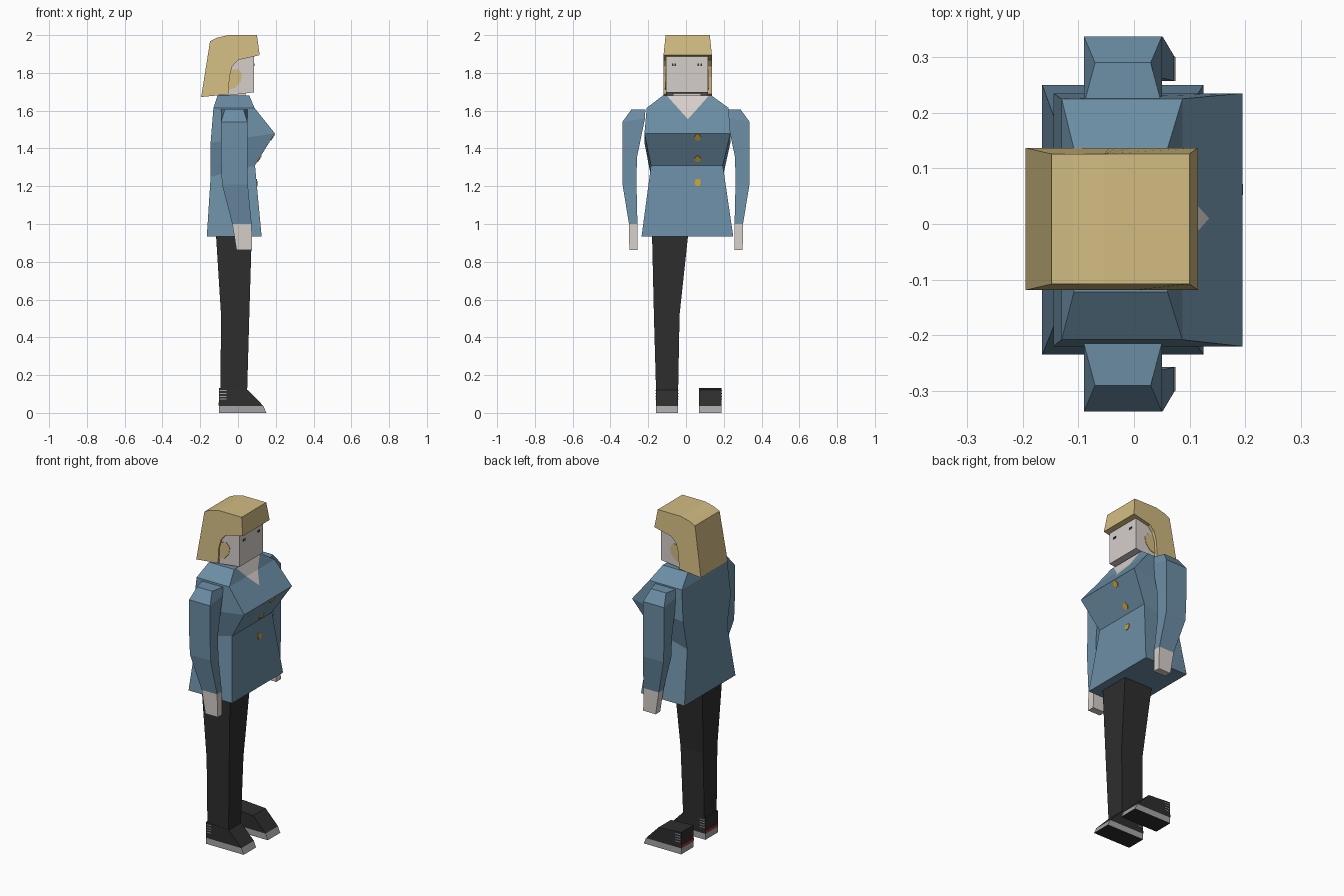
import bpy, bmesh, math
from mathutils import Vector

if "Cube" in bpy.data.objects:
    bpy.data.objects.remove(bpy.data.objects["Cube"])


def material(name, rgb):
    m = bpy.data.materials.new(name)
    lin = [((c / 255 + 0.055) / 1.055) ** 2.4 for c in rgb]
    m.diffuse_color = (*lin, 1)
    m.use_nodes = True
    m.node_tree.nodes["Principled BSDF"].inputs["Base Color"].default_value = m.diffuse_color
    return m


BLUE = material("jacket_blue", (108, 142, 165))
SKIN = material("skin", (214, 207, 203))
GOLD = material("hair_blonde", (210, 188, 130))
DARK = material("black_cloth", (46, 46, 46))
GREY = material("sole_grey", (165, 165, 165))
RED = material("heel_red", (170, 45, 45))
BRASS = material("button_brass", (205, 163, 50))


def finish(name, bm, *mats):
    bmesh.ops.recalc_face_normals(bm, faces=bm.faces)
    me = bpy.data.meshes.new(name)
    bm.to_mesh(me)
    bm.free()
    for m in mats:
        me.materials.append(m)
    ob = bpy.data.objects.new(name, me)
    bpy.context.collection.objects.link(ob)
    return ob


def loft(rings):
    """Skin a stack of equal-length point rings and cap both ends."""
    bm = bmesh.new()
    vs = [[bm.verts.new(p) for p in r] for r in rings]
    n = len(vs[0])
    for a, b in zip(vs, vs[1:]):
        for i in range(n):
            j = (i + 1) % n
            bm.faces.new((a[i], a[j], b[j], b[i]))
    bm.faces.new(vs[0][::-1])
    bm.faces.new(vs[-1])
    bmesh.ops.recalc_face_normals(bm, faces=bm.faces)
    return bm


def rect(x0, x1, y0, y1, zb, zf=None):
    """Rectangular ring with separate back and front heights."""
    zf = zb if zf is None else zf
    return [(x0, y0, zb), (x1, y0, zf), (x1, y1, zf), (x0, y1, zb)]


def plate(name, points, normal, mat, thick=0.004):
    """Thin plate sitting on a surface."""
    n = Vector(normal).normalized() * thick
    ps = [Vector(p) for p in points]
    return finish(name, loft([[p - n * 0.5 for p in ps], [p + n for p in ps]]), mat)


# Jacket, with the open neckline cut into its front faces
bm = loft([
    rect(-0.165, 0.125, -0.235, 0.25, 0.935),
    rect(-0.145, 0.09, -0.185, 0.195, 1.25, 1.31),
    rect(-0.145, 0.195, -0.22, 0.235, 1.43, 1.48),
    rect(-0.13, 0.087, -0.208, 0.225, 1.615),
    rect(-0.108, 0.06, -0.122, 0.135, 1.68),
])
TIP, RIM = 1.555, 0.112
for side in (-1, 1):
    front = [f for f in bm.faces if f.normal.x > 0.2 and f.calc_center_median().z > 1.5]
    geom = set(front)
    for f in front:
        geom.update(f.edges)
        geom.update(f.verts)
    bmesh.ops.bisect_plane(bm, geom=list(geom), plane_co=(0, 0.01, TIP),
                           plane_no=(0, side * (1.68 - TIP), -RIM))
for f in bm.faces:
    c = f.calc_center_median()
    if f.normal.x > 0.2 and c.z - TIP > abs(c.y - 0.01) * (1.68 - TIP) / RIM:
        f.material_index = 1
finish("jacket", bm, BLUE, SKIN)

# Jacket buttons
for z, x, nrm in ((1.46, 0.183, (0.85, 0, -0.53)), (1.345, 0.112, (0.85, 0, -0.53)),
                  (1.22, 0.0985, (1, 0, 0.09))):
    n = Vector(nrm).normalized()
    up = Vector((-n.z, 0, n.x))
    ring = [Vector((x, 0.062, z)) + up * 0.021 * math.sin(a) + Vector((0, 0.018 * math.cos(a), 0))
            for a in (math.tau * i / 6 for i in range(6))]
    plate("button", ring, n, BRASS)

# Arms and hands
for side, label in ((-1, "right"), (1, "left")):
    def section(xi0, xi1, xo0, xo1, yi, yo, zi, zo):
        return [(xi0, side * yi, zi), (xi1, side * yi, zi),
                (xo1, side * yo, zo), (xo0, side * yo, zo)]
    wrist = section(-0.03, 0.072, -0.03, 0.072, 0.257, 0.302, 1.0, 1.0)
    finish(label + "_sleeve", loft([
        wrist,
        section(-0.085, 0.052, -0.085, 0.052, 0.262, 0.336, 1.21, 1.21),
        section(-0.09, 0.05, -0.09, 0.05, 0.26, 0.337, 1.35, 1.35),
        section(-0.09, 0.05, -0.09, 0.05, 0.217, 0.337, 1.56, 1.54),
        section(-0.09, 0.05, -0.07, 0.03, 0.215, 0.29, 1.607, 1.605),
    ]), BLUE)
    finish(label + "_hand", loft([
        section(-0.008, 0.075, -0.008, 0.075, 0.257, 0.3, 0.862, 0.862), wrist]), SKIN)

# Head and neck
finish("head", loft([rect(-0.1, 0.085, -0.107, 0.117, 1.675, 1.697),
                     rect(-0.1, 0.085, -0.107, 0.117, 1.895)]), SKIN)
finish("neck", loft([rect(-0.08, 0.04, -0.07, 0.08, 1.66),
                     rect(-0.08, 0.04, -0.07, 0.08, 1.72)]), SKIN)

# Eyes
for y in (-0.063, 0.073):
    for dy in (-0.007, 0.007):
        plate("eye", [(0.085, y + dy + a, 1.843 + b) for a, b in
                      ((-0.004, -0.006), (0.004, -0.006), (0.004, 0.006), (-0.004, 0.006))],
              (1, 0, 0), DARK, 0.002)

# Hair strands painted on the sides of the head
lock = [(-0.06, 1.71), (-0.015, 1.72), (0.015, 1.755), (0.022, 1.795), (0, 1.82), (-0.06, 1.81)]
for side, y in ((-1, -0.107), (1, 0.117)):
    plate("side_lock", [(x, y, z) for x, z in lock], (0, side, 0), GOLD, 0.003)

# Hair: side profile extruded across, narrower at the crown
profile = [(-0.195, 1.672), (-0.148, 1.968), (-0.11, 1.986), (-0.053, 2.0), (0.1, 2.0),
           (0.115, 1.894), (0.0, 1.868), (-0.03, 1.835), (-0.045, 1.78), (-0.05, 1.687)]
finish("hair", loft([[(x, 0.009 + s * (0.117 if z > 1.9 else 0.128), z) for x, z in profile]
                     for s in (-1, 1)]), GOLD)

# Trouser leg
finish("trouser_leg", loft([rect(-0.093, 0.048, -0.158, -0.042, 0.1),
                            rect(-0.09, 0.06, -0.17, -0.034, 0.52),
                            rect(-0.117, 0.073, -0.18, 0.012, 0.95)]), DARK)

# Shoes with grey sole sides, lace marks and a red heel stripe
for y0, y1, label in ((-0.16, -0.042, "right"), (0.07, 0.188, "left")):
    bm = loft([rect(-0.1, 0.15, y0, y1, 0), rect(-0.1, 0.135, y0, y1, 0.036),
               rect(-0.1, 0.052, y0, y1, 0.132, 0.122)])
    for f in bm.faces:
        if f.calc_center_median().z < 0.03 and abs(f.normal.z) < 0.9:
            f.material_index = 1
    finish(label + "_shoe", bm, DARK, GREY)
    plate(label + "_heel_stripe", [(-0.1, y0, 0.04), (-0.1, y1, 0.04), (-0.1, y1, 0.055),
                                   (-0.1, y0, 0.055)], (-1, 0, 0), RED, 0.002)
    for z in (0.07, 0.085, 0.1, 0.115):
        for y, s in ((y0, -1), (y1, 1)):
            plate(label + "_shoe_mark", [(-0.098, y, z), (-0.062, y, z), (-0.062, y, z + 0.005),
                                         (-0.098, y, z + 0.005)], (0, s, 0), GREY, 0.002)
